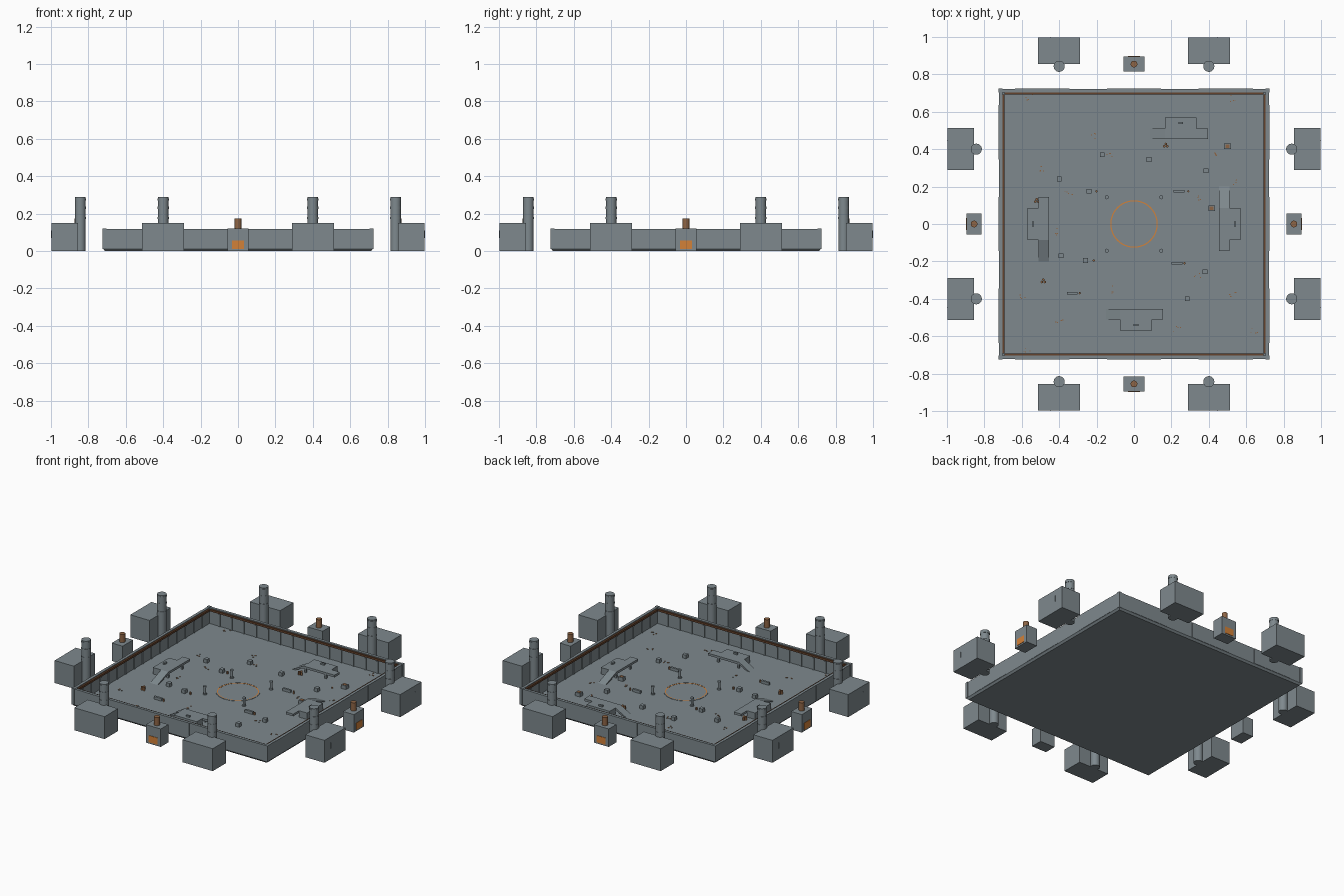
import bpy, bmesh, math, random
from mathutils import Matrix, Vector

random.seed(4)
if "Cube" in bpy.data.objects:
    bpy.data.objects.remove(bpy.data.objects["Cube"])


def material(name, color):
    m = bpy.data.materials.new(name)
    m.use_nodes = True
    m.diffuse_color = (*color, 1)
    m.node_tree.nodes["Principled BSDF"].inputs["Base Color"].default_value = (*color, 1)
    return m


STEEL = material("steel grey", (0.21, 0.25, 0.27))
RUST = material("rust brown", (0.27, 0.13, 0.06))
RAIL = material("dark rust", (0.13, 0.055, 0.025))
ORANGE = material("glow orange", (0.65, 0.22, 0.04))
TURNS = [Matrix.Rotation(k * math.pi / 2, 4, 'Z') for k in range(4)]
SIDES = (-1, 1)
FLOOR = 0.012


def box(bm, x0, x1, y0, y1, z0, z1, turn=Matrix()):
    size = Matrix.Diagonal((x1 - x0, y1 - y0, z1 - z0, 1))
    place = Matrix.Translation(((x0 + x1) / 2, (y0 + y1) / 2, (z0 + z1) / 2))
    bmesh.ops.create_cube(bm, size=1, matrix=turn @ place @ size)


def block(bm, x, y, z, sx, sy, sz, turn=Matrix()):
    box(bm, x - sx / 2, x + sx / 2, y - sy / 2, y + sy / 2, z, z + sz, turn)


def tube(bm, x, y, z0, z1, r, turn=Matrix(), sides=20):
    bmesh.ops.create_cone(bm, cap_ends=True, segments=sides, radius1=r, radius2=r,
                          depth=z1 - z0, matrix=turn @ Matrix.Translation((x, y, (z0 + z1) / 2)))


def prism(bm, outline, y0, y1, turn):
    # extrude an x-z outline along y
    a = [bm.verts.new(turn @ Vector((x, y0, z))) for x, z in outline]
    b = [bm.verts.new(turn @ Vector((x, y1, z))) for x, z in outline]
    bm.faces.new(a)
    bm.faces.new(b[::-1])
    for i in range(len(a)):
        j = (i + 1) % len(a)
        bm.faces.new((a[j], a[i], b[i], b[j]))


def hoop(bm, r0, r1, z):
    # flat-topped ring standing on the floor
    loops = [[bm.verts.new((r * math.cos(a * math.pi / 24), r * math.sin(a * math.pi / 24), h))
              for a in range(48)] for r, h in ((r0, FLOOR), (r0, z), (r1, z), (r1, FLOOR))]
    for low, high in zip(loops, loops[1:]):
        for i in range(48):
            j = (i + 1) % 48
            bm.faces.new((low[i], low[j], high[j], high[i]))


def finish(name, bm, mat, smooth=False):
    bmesh.ops.recalc_face_normals(bm, faces=bm.faces[:])
    mesh = bpy.data.meshes.new(name)
    bm.to_mesh(mesh)
    bm.free()
    mesh.materials.append(mat)
    ob = bpy.data.objects.new(name, mesh)
    bpy.context.scene.collection.objects.link(ob)
    if smooth:
        bpy.ops.object.select_all(action='DESELECT')
        ob.select_set(True)
        bpy.context.view_layer.objects.active = ob
        bpy.ops.object.shade_smooth_by_angle(angle=math.radians(40))


# Floor slab with a chamfered underside
bm = bmesh.new()
box(bm, -0.722, 0.722, -0.722, 0.722, 0, FLOOR)
for v in bm.verts:
    if v.co.z < 0.001:
        v.co.x *= 0.985
        v.co.y *= 0.985
finish("floor_slab", bm, STEEL)

# Perimeter walls, flush corner posts, thin panels and inner rails
walls, ribs, rails = (bmesh.new() for _ in range(3))
for t in TURNS:
    box(walls, -0.704, 0.704, -0.7215, -0.704, FLOOR, 0.118, t)
    box(walls, -0.724, -0.704, -0.724, -0.704, FLOOR, 0.12, t)
    for x in (-0.49, 0, 0.49):
        block(walls, x, -0.7215, 0.014, 0.29, 0.004, 0.104, t)
    for i in range(15):
        block(ribs, -0.63 + i * 0.09, -0.702, FLOOR, 0.012, 0.005, 0.08, t)
    box(rails, -0.692, 0.692, -0.705, -0.693, 0.1, 0.113, t)
finish("perimeter_walls", walls, STEEL)
finish("wall_ribs", ribs, STEEL)
finish("wall_rails", rails, RAIL)

# Outlying buildings with chimney towers, and small furnace houses between
halls, towers, trims, sheds, stacks, doors = (bmesh.new() for _ in range(6))
for t in TURNS:
    for s in SIDES:
        box(halls, 0.4 * s - 0.112, 0.4 * s + 0.112, -0.998, -0.856, 0, 0.15, t)
        tube(towers, 0.4 * s, -0.843, 0, 0.29, 0.0285, t)
        for z in (0.17, 0.225, 0.27):
            tube(towers, 0.4 * s, -0.843, z, z + 0.012, 0.0298, t)
        block(trims, 0.445 * s, -0.998, 0.07, 0.005, 0.004, 0.04, t)
    box(sheds, -0.055, 0.055, -0.895, -0.815, 0, 0.12, t)
    tube(stacks, 0, -0.855, 0.11, 0.175, 0.018, t)
    box(doors, -0.032, 0.032, -0.898, -0.892, 0.01, 0.055, t)
finish("outer_halls", halls, STEEL)
finish("chimney_towers", towers, STEEL, True)
finish("hall_trims", trims, STEEL)
finish("furnace_houses", sheds, STEEL)
finish("furnace_stacks", stacks, RUST, True)
finish("furnace_doors", doors, ORANGE)

# Raised firing platforms with a ramp, one near each wall
plat, ramps, hatches = (bmesh.new() for _ in range(3))
DECK = 0.055
for t, dx, flip, end in zip(TURNS, (0.01, 0, -0.25, 0), (-1, 1, 1, 1), (0.16, 0.2, 0.165, 0.2)):
    t = t @ Matrix.Translation((dx, 0, 0)) @ Matrix.Diagonal((flip, 1, 1, 1))
    box(plat, -0.085, 0.085, -0.57, -0.51, FLOOR, DECK, t)
    box(plat, -0.145, 0.085, -0.51, -0.455, DECK - 0.015, DECK, t)
    for s in SIDES:
        block(plat, 0.075 * s, -0.465, FLOOR, 0.012, 0.012, DECK - 0.015 - FLOOR, t)
    prism(ramps, [(0.085, DECK), (end, FLOOR), (end - 0.02, FLOOR), (0.085, DECK - 0.015)],
          -0.51, -0.455, t)
    block(hatches, 0, -0.54, DECK, 0.026, 0.013, 0.01, t)
finish("firing_platforms", plat, STEEL)
finish("platform_ramps", ramps, STEEL)
finish("platform_hatches", hatches, STEEL)

# Central ring: glowing strip inside a low steel kerb
bm = bmesh.new()
hoop(bm, 0.121, 0.127, FLOOR + 0.001)
finish("centre_ring", bm, ORANGE)
bm = bmesh.new()
hoop(bm, 0.127, 0.134, FLOOR + 0.002)
finish("ring_kerb", bm, STEEL)

# Four posts around the ring
bm = bmesh.new()
for sx in SIDES:
    for sy in SIDES:
        tube(bm, 0.145 * sx, 0.143 * sy, FLOOR, 0.02, 0.012, sides=12)
        tube(bm, 0.145 * sx, 0.143 * sy, 0.02, 0.06, 0.008, sides=12)
        tube(bm, 0.145 * sx, 0.143 * sy, 0.06, 0.068, 0.011, sides=12)
finish("ring_posts", bm, STEEL, True)

# Crates and low barriers
bm = bmesh.new()
for x, y in ((-0.17, 0.37), (0.08, 0.345), (-0.4, 0.24), (-0.24, 0.175), (0.385, 0.285),
             (-0.39, -0.17), (-0.26, -0.195), (0.38, -0.255), (0.285, -0.4)):
    block(bm, x, y, FLOOR, 0.026, 0.026, 0.024)
for x, y in ((0.5, 0.415), (0.415, 0.085)):
    block(bm, x, y, FLOOR, 0.036, 0.03, 0.024)
finish("crates", bm, STEEL)
bm = bmesh.new()
for x, y in ((0.24, 0.175), (0.23, -0.21), (-0.33, -0.37)):
    block(bm, x, y, FLOOR, 0.058, 0.014, 0.018)
finish("barriers", bm, STEEL)
bm = bmesh.new()
for x, y in ((0.5, 0.415), (0.415, 0.085)):
    block(bm, x, y, FLOOR + 0.024, 0.022, 0.018, 0.002)
finish("crate_lids", bm, RUST)

# Barrel clusters and single drums
bm = bmesh.new()
for x, y in ((0.17, 0.42), (-0.52, 0.125), (-0.485, -0.305)):
    for dx, dy in ((-0.008, -0.005), (0.008, -0.005), (0, 0.008)):
        tube(bm, x + dx, y + dy, FLOOR, 0.034, 0.007, sides=10)
for x, y in ((-0.2, 0.175), (0.29, 0.175), (0.27, -0.21), (-0.29, -0.37), (-0.215, -0.195)):
    tube(bm, x, y, FLOOR, 0.028, 0.006, sides=10)
finish("barrels", bm, RUST, True)

# Scattered embers on the floor
bm = bmesh.new()
for x, y in ((-0.56, 0.68), (0.53, 0.67), (-0.22, 0.47), (-0.5, 0.3), (0.53, 0.22),
             (-0.13, 0.38), (-0.35, 0.17), (0.35, 0.14), (0.34, -0.27), (0.53, -0.385),
             (0.23, -0.565), (-0.11, -0.35), (-0.4, -0.51), (-0.59, -0.38), (0.64, -0.58),
             (-0.57, -0.68), (-0.4, -0.04), (0.42, 0.37)):
    for _ in range(4):
        block(bm, x + random.uniform(-0.02, 0.02), y + random.uniform(-0.02, 0.02),
              FLOOR, 0.006, 0.005, 0.003)
finish("embers", bm, RUST)
